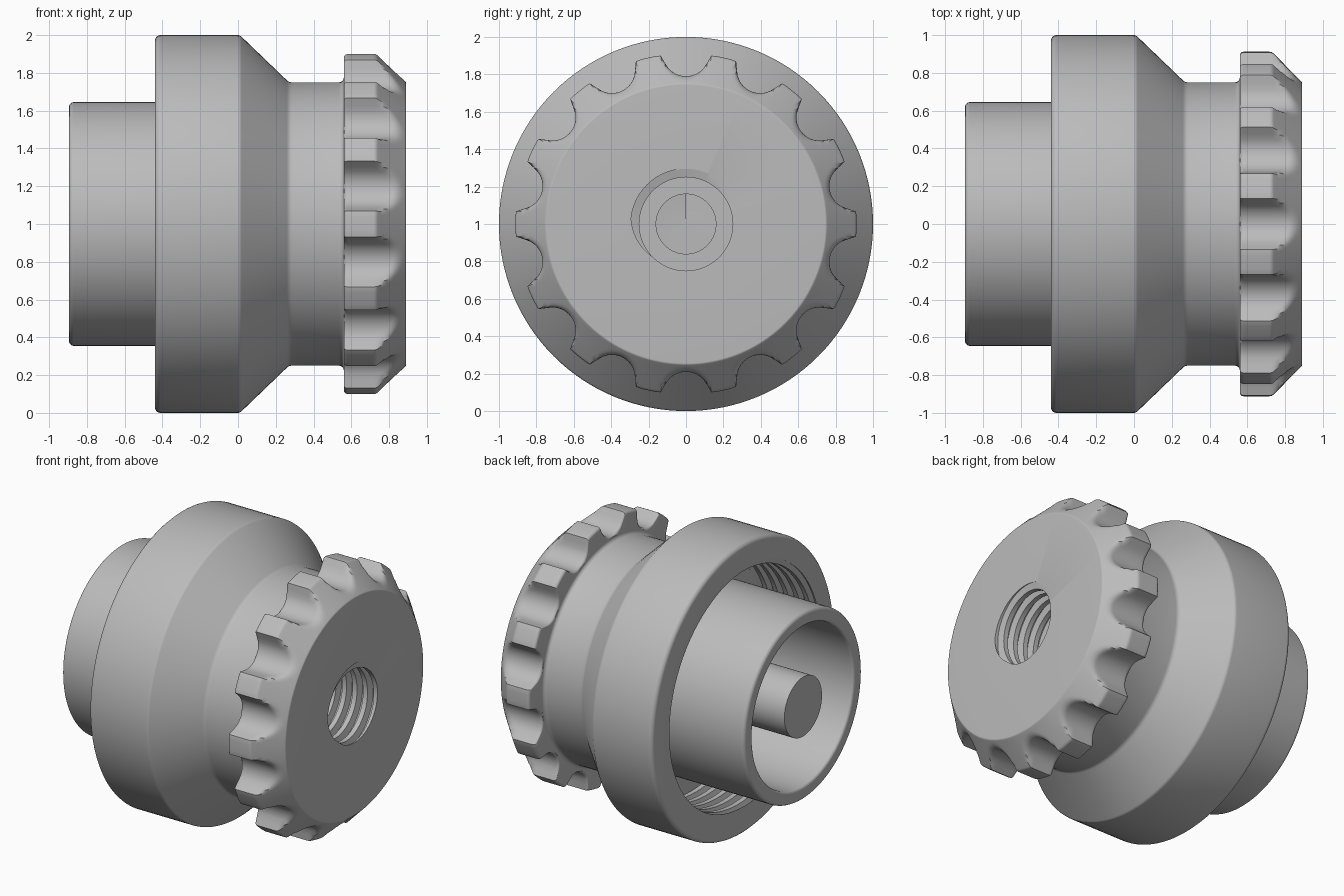
import bpy, bmesh, math
from mathutils import Vector

cube = bpy.data.objects.get("Cube")
if cube:
    bpy.data.objects.remove(cube, do_unlink=True)

TEETH = 14
TAU = 2 * math.pi

metal = bpy.data.materials.new("grey metal")
metal.use_nodes = True
metal.diffuse_color = (0.5, 0.5, 0.5, 1)
metal.node_tree.nodes["Principled BSDF"].inputs["Base Color"].default_value = (0.5, 0.5, 0.5, 1)


def place(x, r, a):
    """Point at radius r and angle a around the horizontal axis."""
    return (x, r * math.sin(a), 1 + r * math.cos(a))


def fillet(points, steps=5):
    """Round profile corners given as (x, radius, fillet)."""
    out = []
    for i, p in enumerate(points):
        here = Vector(p[:2])
        if len(p) < 3:
            out.append(here)
            continue
        a = (Vector(points[i - 1][:2]) - here).normalized()
        b = (Vector(points[i + 1][:2]) - here).normalized()
        half = a.angle(b) / 2
        start, end = here + a * p[2] / math.tan(half), here + b * p[2] / math.tan(half)
        centre = here + (a + b).normalized() * p[2] / math.sin(half)
        for s in range(steps + 1):
            d = start.lerp(end, s / steps) - centre
            out.append(centre + d.normalized() * p[2])
    return out


def finish(name, bm):
    bmesh.ops.remove_doubles(bm, verts=bm.verts, dist=1e-5)
    bmesh.ops.recalc_face_normals(bm, faces=bm.faces)
    mesh = bpy.data.meshes.new(name)
    bm.to_mesh(mesh)
    bm.free()
    mesh.materials.append(metal)
    obj = bpy.data.objects.new(name, mesh)
    bpy.context.collection.objects.link(obj)
    return obj


def lathe(name, profile, segments=128, shape=None):
    """Turn a profile around the axis; shape may vary the radius by angle."""
    bm = bmesh.new()
    rings = []
    for x, r in profile:
        ring = []
        for j in range(segments):
            a = TAU * j / segments
            ring.append(bm.verts.new(place(x, shape(x, r, a) if shape else r, a)))
        rings.append(ring)
    for low, high in zip(rings, rings[1:]):
        for j in range(segments):
            k = (j + 1) % segments
            bm.faces.new((low[j], low[k], high[k], high[j]))
    return finish(name, bm)


def thread_cutter(name, x0, pitch, turns, minor, major, segments=96):
    """Closed helical solid that cuts a threaded hole."""
    groove = ((0, minor), (0.42, minor), (0.56, major), (0.86, major))
    m = len(groove)
    rows = turns * m
    bm = bmesh.new()
    grid = {}
    for k in range(rows + m + 1):
        u, r = groove[k % m]
        for j in range(segments if k <= rows else 1):
            t = j / segments
            grid[k, j] = bm.verts.new(place(x0 + pitch * (k // m + u + t), r, TAU * t))

    def at(k, j):
        return grid[k + m, 0] if j == segments else grid[k, j]

    for k in range(rows):
        for j in range(segments):
            bm.faces.new((at(k, j), at(k, j + 1), at(k + 1, j + 1), at(k + 1, j)))
    # fan caps on both helical ends
    ends = [x0 + pitch / 2, x0 + pitch * (turns + 0.5)]
    caps = [bm.verts.new((x, 0, 1)) for x in ends]
    for e in [e for e in bm.edges if e.is_boundary]:
        mid = (e.verts[0].co.x + e.verts[1].co.x) / 2
        near = 0 if abs(mid - ends[0]) < abs(mid - ends[1]) else 1
        bm.faces.new((e.verts[0], e.verts[1], caps[near]))
    cutter = finish(name, bm)
    cutter.hide_render = True
    return cutter


def cut(obj, *cutters):
    bpy.context.view_layer.objects.active = obj
    for c in cutters:
        mod = obj.modifiers.new("cut", 'BOOLEAN')
        mod.operation, mod.solver, mod.object = 'DIFFERENCE', 'EXACT', c
        bpy.ops.object.modifier_apply(modifier=mod.name)


def scalloped(x, r, a):
    """Radius limited by round scallops, blended softly into the teeth."""
    step = TAU / TEETH
    off = (a + step / 2) % step - step / 2
    centre, rad = 0.915, 0.125
    s = abs(centre * math.sin(off))
    if s < rad:
        g = centre * math.cos(off) - math.sqrt(rad * rad - s * s)
    else:
        g = centre + s - rad
    d = max(0, 0.58 - x)
    g -= 0.02 - math.sqrt(max(0, 0.0004 - d * d))
    blend = 0.03
    h = max(blend - abs(r - g), 0) / blend
    return min(r, g) - h * h * blend / 4


# Body: wide collar, cone and neck
body = lathe("body", fillet([
    (-0.44, 0), (-0.44, 1, 0.03), (0.01, 1, 0.03), (0.27, 0.75, 0.04),
    (0.56, 0.75, 0.025), (0.56, 0.78), (0.57, 0.78), (0.57, 0)]))

# Knob: grip with round scallops and a chamfered front
outline = fillet([(0.56, 0), (0.56, 0.912, 0.02), (0.73, 0.912, 0.03),
                  (0.89, 0.75, 0.015), (0.89, 0)])
dense = []
for p, q in zip(outline, outline[1:]):
    n = max(1, int((q - p).length / 0.012)) if p.y > 0.7 and q.y > 0.7 else 1
    dense += [p.lerp(q, i / n) for i in range(n)]
knob = lathe("grip_knob", dense + [outline[-1]], TEETH * 24, scalloped)

# Threaded holes
bore = thread_cutter("bore_cutter", 0.28, 0.08, 8, 0.25, 0.295)
socket = thread_cutter("socket_cutter", 0.08, -0.08, 7, 0.81, 0.845)
cut(body, bore, socket)
cut(knob, bore)
for helper in (bore, socket):
    bpy.data.objects.remove(helper, do_unlink=True)

# Bore floor with a round recess
floor = lathe("bore_floor", fillet([
    (0.25, 0), (0.25, 0.31), (0.37, 0.31), (0.37, 0.16), (0.31, 0.16), (0.31, 0)]))

# Sleeve with its flange at the bottom of the socket
sleeve = lathe("inner_sleeve", fillet([
    (0.11, 0), (0.11, 0.87), (-0.02, 0.87), (-0.02, 0.645), (-0.895, 0.645, 0.025),
    (-0.895, 0.55, 0.02), (-0.1, 0.55), (-0.1, 0)]))

# Centre pin
pin = lathe("centre_pin", fillet([(-0.08, 0), (-0.08, 0.205), (-0.895, 0.205), (-0.895, 0)]), 64)

bpy.ops.object.select_all(action='DESELECT')
for obj in (body, knob, floor, sleeve, pin):
    obj.select_set(True)
bpy.context.view_layer.objects.active = body
bpy.ops.object.shade_smooth_by_angle(angle=math.radians(32))
